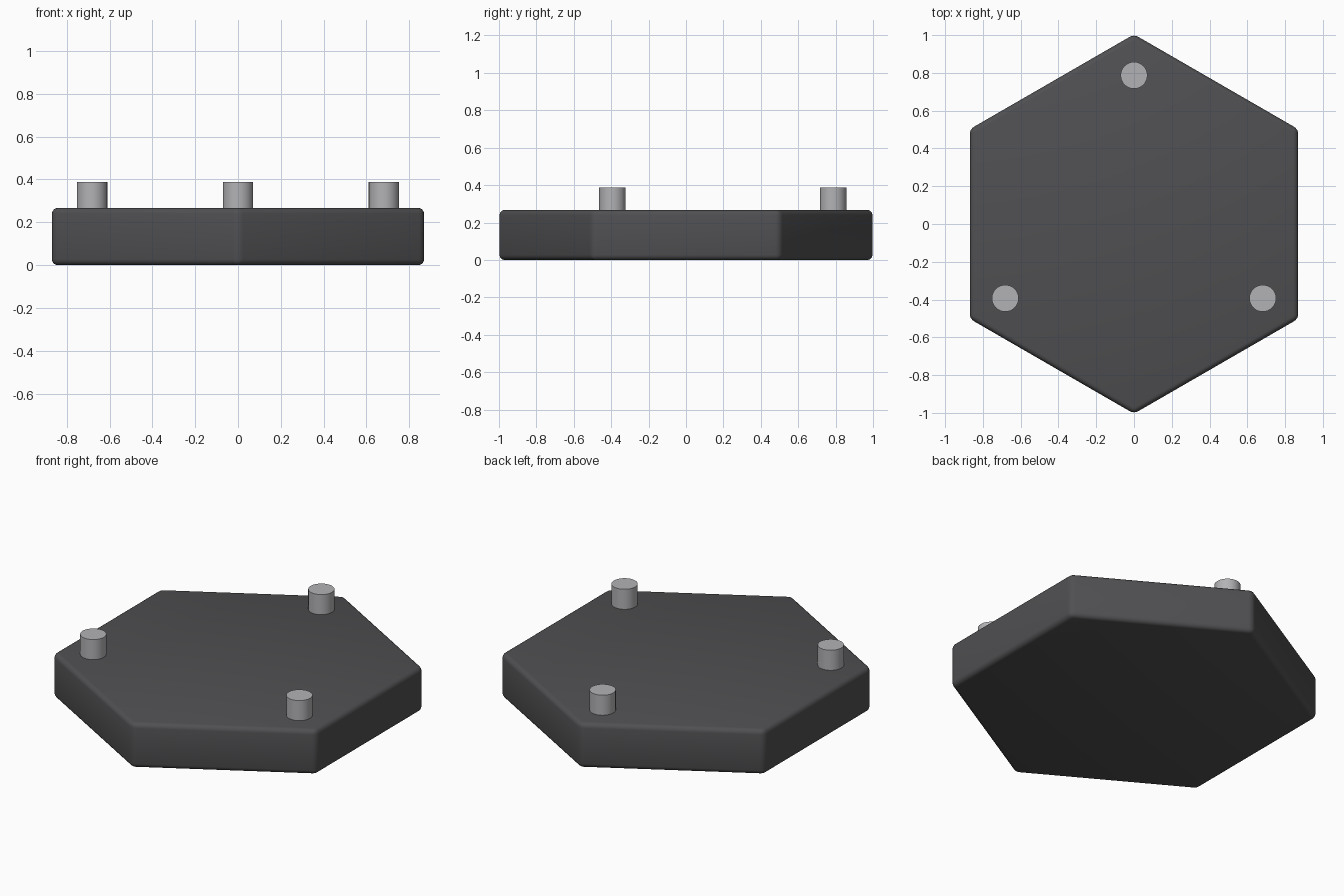
import bpy
from math import cos, sin, radians

cube = bpy.data.objects.get("Cube")
if cube:
    bpy.data.objects.remove(cube, do_unlink=True)

SLAB_TOP, PEG_TOP = 0.267, 0.387


def material(name, color):
    mat = bpy.data.materials.new(name)
    mat.use_nodes = True
    mat.diffuse_color = color
    mat.node_tree.nodes["Principled BSDF"].inputs["Base Color"].default_value = color
    return mat


def prism(name, sides, radius, bottom, top, mat, x=0, y=0):
    bpy.ops.mesh.primitive_cylinder_add(
        vertices=sides, radius=radius, depth=top - bottom,
        location=(x, y, (bottom + top) / 2))
    obj = bpy.context.object
    obj.name = name
    obj.data.materials.append(mat)
    return obj


dark = material("dark grey", (0.08, 0.08, 0.085, 1))
light = material("light grey", (0.45, 0.45, 0.47, 1))

# Hexagonal slab with rounded edges, corners at front and back
slab = prism("hexagonal_slab", 6, 1.004, 0, SLAB_TOP, dark)
bevel = slab.modifiers.new("rounded_edges", "BEVEL")
bevel.width = 0.027
bevel.offset_type = "OFFSET"
bevel.segments = 4
bpy.ops.object.modifier_apply(modifier=bevel.name)
bpy.ops.object.shade_smooth_by_angle(angle=radians(30))

# Three pegs at alternate corners
for name, angle in (("back_peg", 90), ("right_peg", 210), ("left_peg", 330)):
    a = radians(angle)
    prism(name, 32, 0.071, SLAB_TOP - 0.01, PEG_TOP, light,
          0.787 * cos(a), 0.787 * sin(a))
    bpy.ops.object.shade_smooth_by_angle(angle=radians(30))
